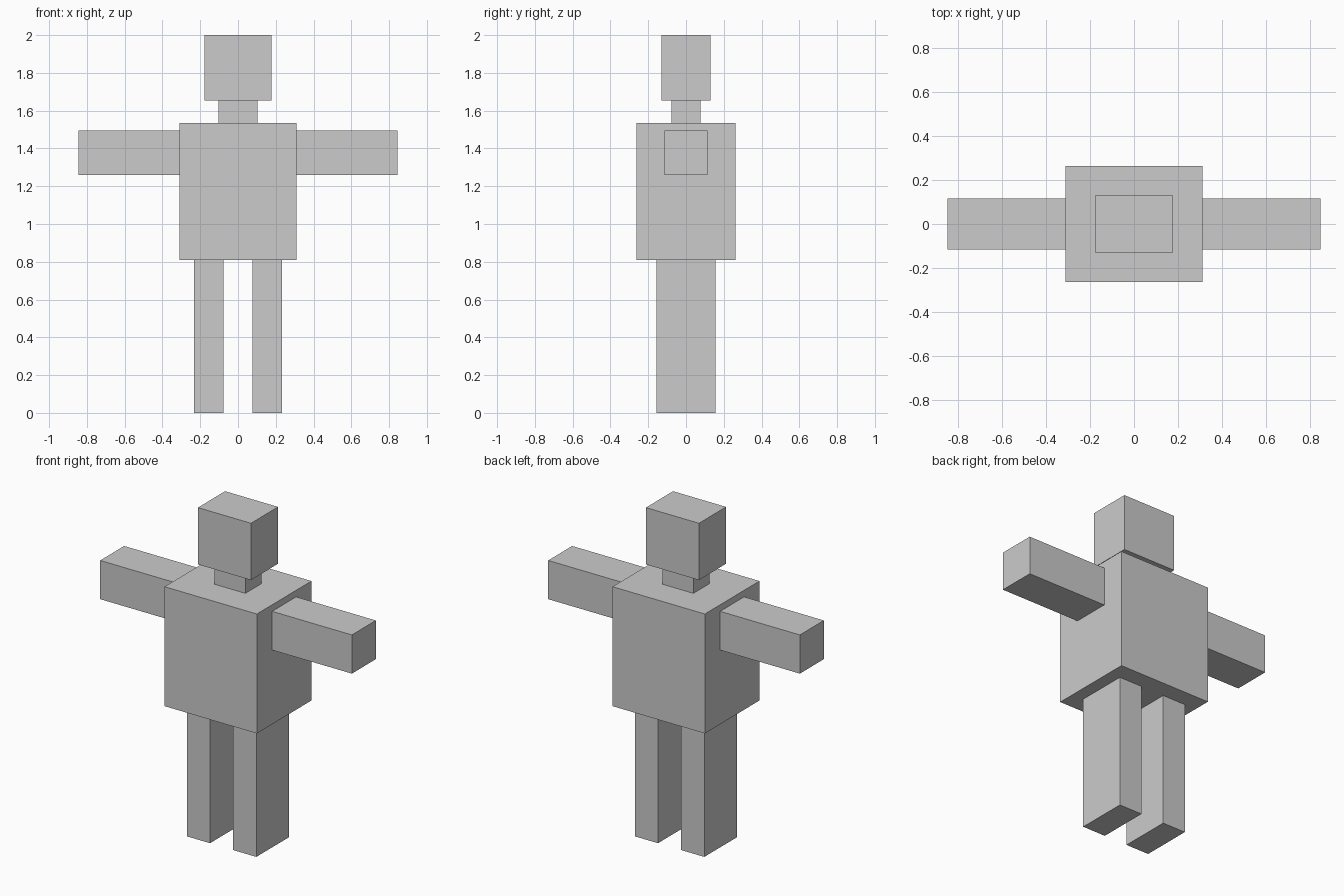
import bpy

if "Cube" in bpy.data.objects:
    bpy.data.objects.remove(bpy.data.objects["Cube"])

grey = bpy.data.materials.new("light_grey")
grey.diffuse_color = (0.6, 0.6, 0.6, 1.0)
grey.use_nodes = True
grey.node_tree.nodes["Principled BSDF"].inputs["Base Color"].default_value = grey.diffuse_color


def box(name, x, y, z):
    """Box spanning the (min, max) ranges on each axis."""
    ranges = (x, y, z)
    bpy.ops.mesh.primitive_cube_add(size=1, location=[(a + b) / 2 for a, b in ranges])
    obj = bpy.context.object
    obj.name = name
    obj.scale = [b - a for a, b in ranges]
    bpy.ops.object.transform_apply(location=False, rotation=False, scale=True)
    obj.data.materials.append(grey)
    return obj


# Body, neck and head
box("torso", (-0.31, 0.31), (-0.262, 0.262), (0.81, 1.535))
box("neck", (-0.104, 0.104), (-0.078, 0.078), (1.535, 1.655))
box("head", (-0.178, 0.178), (-0.13, 0.13), (1.655, 2.0))

# Arms and legs, one per side
for side, s in (("left", 1), ("right", -1)):
    box(side + "_arm", sorted((s * 0.31, s * 0.845)), (-0.115, 0.115), (1.26, 1.495))
    box(side + "_leg", sorted((s * 0.078, s * 0.233)), (-0.157, 0.157), (0.0, 0.81))
